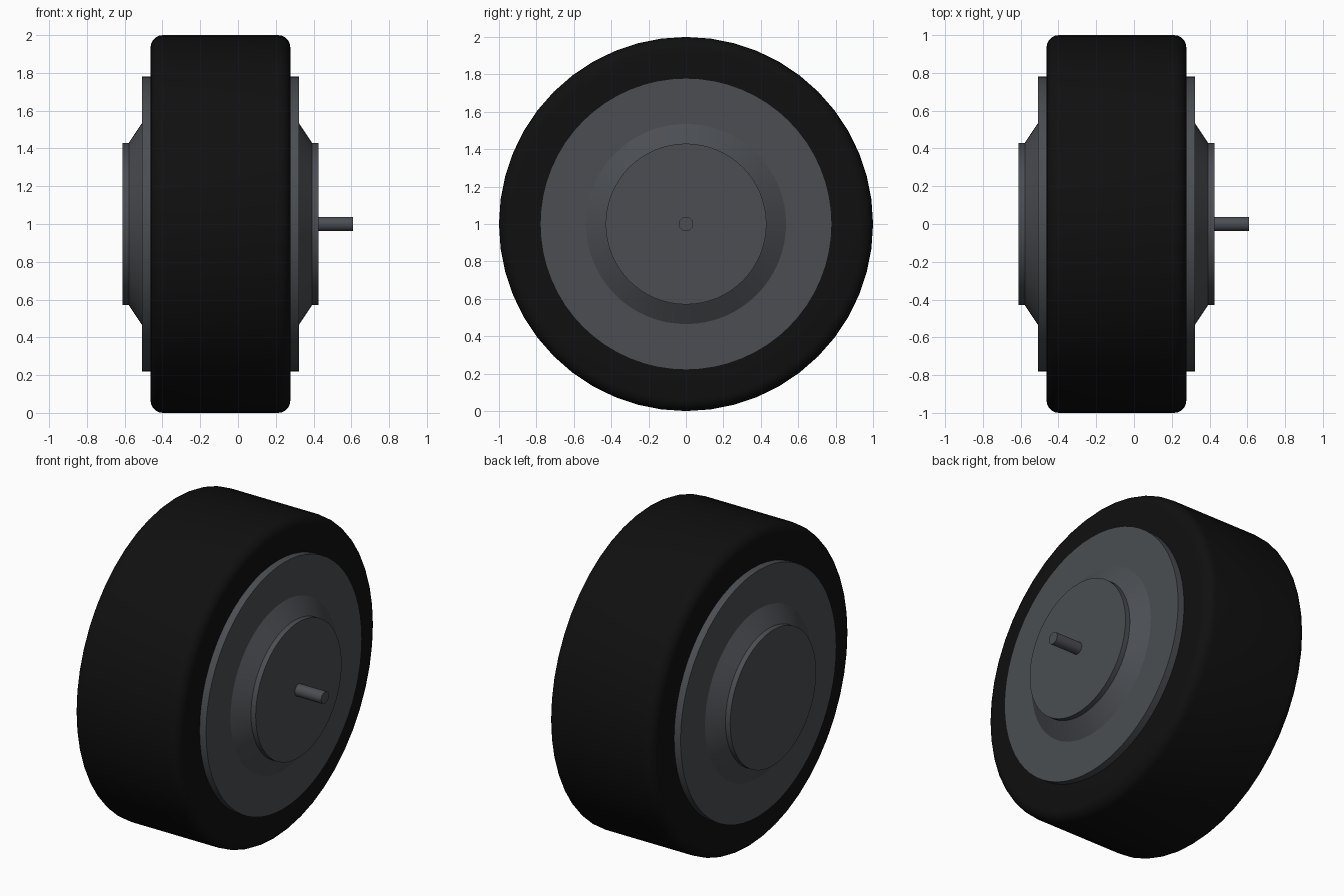
import bpy, bmesh, math
from mathutils import Matrix, Vector

if "Cube" in bpy.data.objects:
    bpy.data.objects.remove(bpy.data.objects["Cube"])

CX = -0.093   # middle of the wheel along its axle


def material(name, color):
    m = bpy.data.materials.new(name)
    m.diffuse_color = (*color, 1)
    m.use_nodes = True
    m.node_tree.nodes["Principled BSDF"].inputs["Base Color"].default_value = m.diffuse_color
    return m


rubber = material("rubber", (0.005, 0.005, 0.005))
metal = material("dark_metal", (0.07, 0.076, 0.085))


def lathe(name, profile, mat, sides=64, closed=False):
    """Spin (offset along x, radius) points around the wheel axis."""
    bm = bmesh.new()
    verts = [bm.verts.new((CX + x, 0, 1 + r)) for x, r in profile]
    edges = [bm.edges.new(p) for p in zip(verts, verts[1:])]
    if closed:
        edges.append(bm.edges.new((verts[-1], verts[0])))
    bmesh.ops.spin(bm, geom=verts + edges, cent=(0, 0, 1), axis=(1, 0, 0),
                   angle=2 * math.pi, steps=sides, use_duplicate=False)
    bmesh.ops.remove_doubles(bm, verts=bm.verts, dist=1e-4)
    bmesh.ops.recalc_face_normals(bm, faces=bm.faces)
    me = bpy.data.meshes.new(name)
    bm.to_mesh(me)
    bm.free()
    me.materials.append(mat)
    ob = bpy.data.objects.new(name, me)
    bpy.context.collection.objects.link(ob)
    bpy.ops.object.select_all(action='DESELECT')
    ob.select_set(True)
    bpy.context.view_layer.objects.active = ob
    bpy.ops.object.shade_smooth_by_angle(angle=math.radians(30))
    return ob


# Tyre with rounded shoulders
c = 0.065
shoulder = [(0.37 - c + c * math.sin(a), 1 - c + c * math.cos(a))
            for a in (math.pi / 2 * i / 5 for i in range(6))]
half = shoulder + [(0.37, 0.775)]
lathe("tyre", half + [(-x, r) for x, r in reversed(half)], rubber, 48, True)

# Rim disc with the sloped hub on both faces
side = [(0.415, 0.78), (0.415, 0.535), (0.485, 0.43)]
side += [(0.485, 0)]
lathe("rim", [(-x, r) for x, r in reversed(side)] + side, metal)

# Hub caps on both faces
for s, name in ((1, "hub_cap_right"), (-1, "hub_cap_left")):
    lathe(name, [(s * 0.48, 0), (s * 0.48, 0.43), (s * 0.518, 0.43), (s * 0.518, 0)], metal)

# Axle stub on the right
lathe("axle", [(0.50, 0), (0.50, 0.038), (0.703, 0.038), (0.703, 0)], metal, 24)
